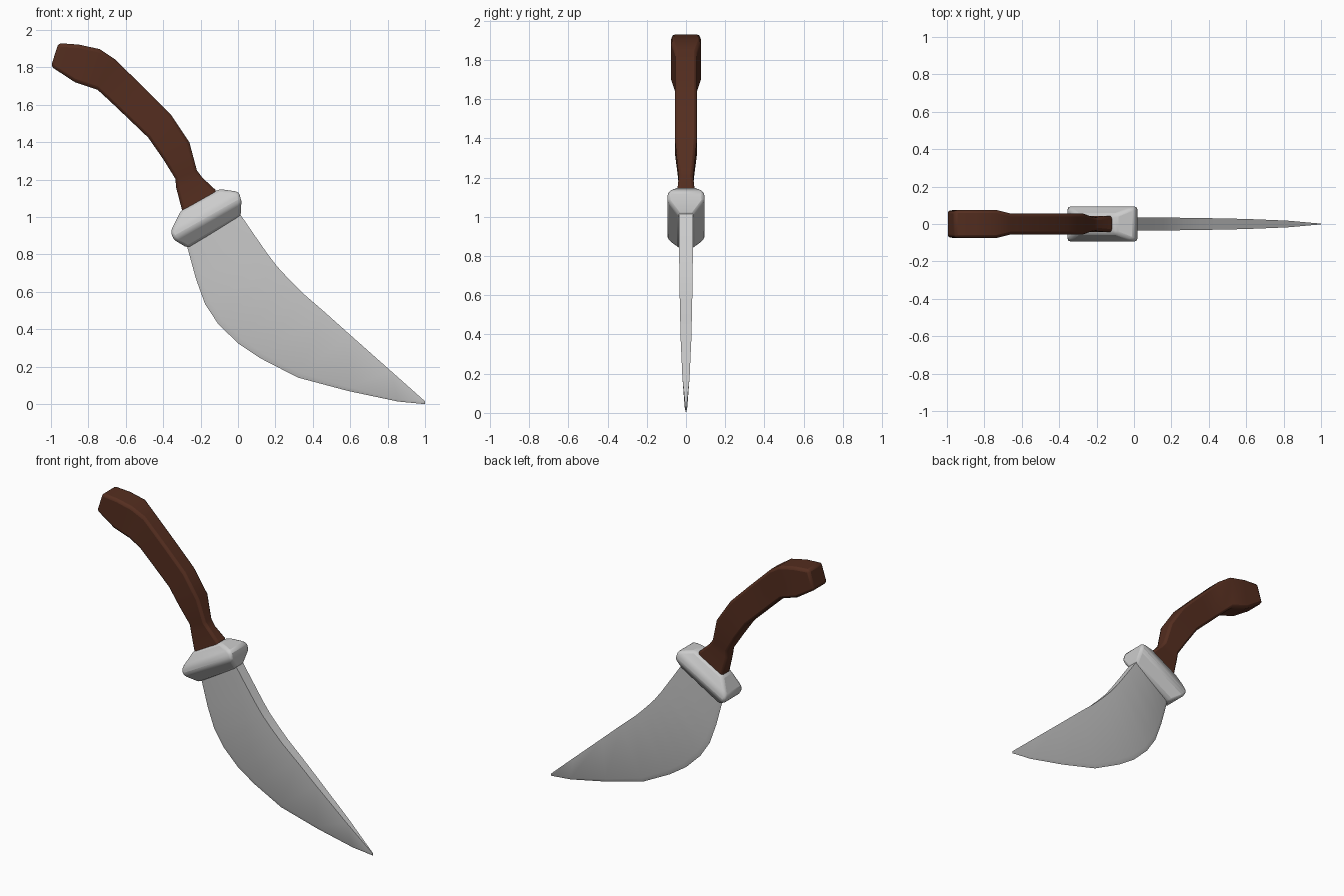
import bpy, bmesh, math

if "Cube" in bpy.data.objects:
    bpy.data.objects.remove(bpy.data.objects["Cube"])


def loft(name, rings, bevel=0.0, segments=2, limit=35, mat=None):
    """Skin a list of equal-length vertex loops and cap both ends."""
    bm = bmesh.new()
    loops = [[bm.verts.new(p) for p in ring] for ring in rings]
    n = len(loops[0])
    for a, b in zip(loops, loops[1:]):
        for i in range(n):
            j = (i + 1) % n
            bm.faces.new((a[i], a[j], b[j], b[i]))
    bm.faces.new(loops[0])
    bm.faces.new(loops[-1])
    bmesh.ops.recalc_face_normals(bm, faces=bm.faces)
    mesh = bpy.data.meshes.new(name)
    bm.to_mesh(mesh)
    bm.free()
    obj = bpy.data.objects.new(name, mesh)
    bpy.context.collection.objects.link(obj)
    if mat:
        mesh.materials.append(mat)
    if bevel:
        mod = obj.modifiers.new("Bevel", "BEVEL")
        mod.width = bevel
        mod.segments = segments
        mod.limit_method = 'ANGLE'
        mod.angle_limit = math.radians(limit)
    bpy.ops.object.select_all(action='DESELECT')
    obj.select_set(True)
    bpy.context.view_layer.objects.active = obj
    bpy.ops.object.shade_smooth_by_angle(angle=math.radians(30))
    return obj


def box_ring(p, q, h):
    """Rectangular section between two (x, z) points, half-thickness h."""
    return [(p[0], -h, p[1]), (p[0], h, p[1]), (q[0], h, q[1]), (q[0], -h, q[1])]


def blade_ring(spine, edge, h):
    """Wedge section: flat spine, tapered cheeks, narrow ground edge."""
    t = 0.93
    mx, mz = (s + (e - s) * t for s, e in zip(spine, edge))
    return [(spine[0], -h, spine[1]), (spine[0], h, spine[1]),
            (mx, h * 0.35, mz), (edge[0], 0, edge[1]), (mx, -h * 0.35, mz)]


wood = bpy.data.materials.new("dark_wood")
wood.diffuse_color = (0.09, 0.027, 0.014, 1)
wood.use_nodes = True
wood.node_tree.nodes["Principled BSDF"].inputs["Base Color"].default_value = wood.diffuse_color

# Handle: upper point, lower point, half-thickness, from pommel to neck
handle = [
    ((-0.96, 1.93), (-1.00, 1.805), 0.073),
    ((-0.85, 1.922), (-0.87, 1.72), 0.076),
    ((-0.74, 1.898), (-0.75, 1.68), 0.076),
    ((-0.66, 1.845), (-0.69, 1.625), 0.057),
    ((-0.50, 1.69), (-0.59, 1.53), 0.056),
    ((-0.36, 1.55), (-0.48, 1.425), 0.056),
    ((-0.26, 1.40), (-0.40, 1.31), 0.056),
    ((-0.22, 1.25), (-0.335, 1.205), 0.042),
    ((-0.19, 1.21), (-0.33, 1.155), 0.037),
    ((-0.12, 1.145), (-0.30, 1.04), 0.044),
    ((-0.11, 1.10), (-0.27, 0.99), 0.044),
]
loft("handle", [box_ring(*s) for s in handle], bevel=0.016, limit=50, mat=wood)

# Guard: tapered collar, widest in the middle
guard = [
    ((-0.10, 1.15), (-0.305, 1.035), 0.050),
    ((0.005, 1.135), (-0.36, 0.925), 0.092),
    ((0.018, 1.085), (-0.345, 0.88), 0.096),
    ((0.015, 1.005), (-0.27, 0.835), 0.036),
]
loft("guard", [box_ring(*s) for s in guard], bevel=0.016, limit=25)

# Blade: spine point, cutting edge point, half-thickness, from guard to tip
blade = [
    ((-0.02, 1.06), (-0.285, 0.90), 0.036),
    ((0.015, 1.01), (-0.27, 0.835), 0.036),
    ((0.08, 0.915), (-0.225, 0.67), 0.036),
    ((0.16, 0.80), (-0.176, 0.535), 0.035),
    ((0.21, 0.735), (-0.107, 0.43), 0.034),
    ((0.27, 0.67), (0.00, 0.325), 0.033),
    ((0.35, 0.59), (0.12, 0.245), 0.032),
    ((0.46, 0.495), (0.32, 0.142), 0.030),
    ((0.60, 0.37), (0.59, 0.07), 0.027),
    ((0.82, 0.175), (0.855, 0.014), 0.018),
    ((1.00, 0.015), (1.00, 0.00), 0.002),
]
loft("blade", [blade_ring(*s) for s in blade])
